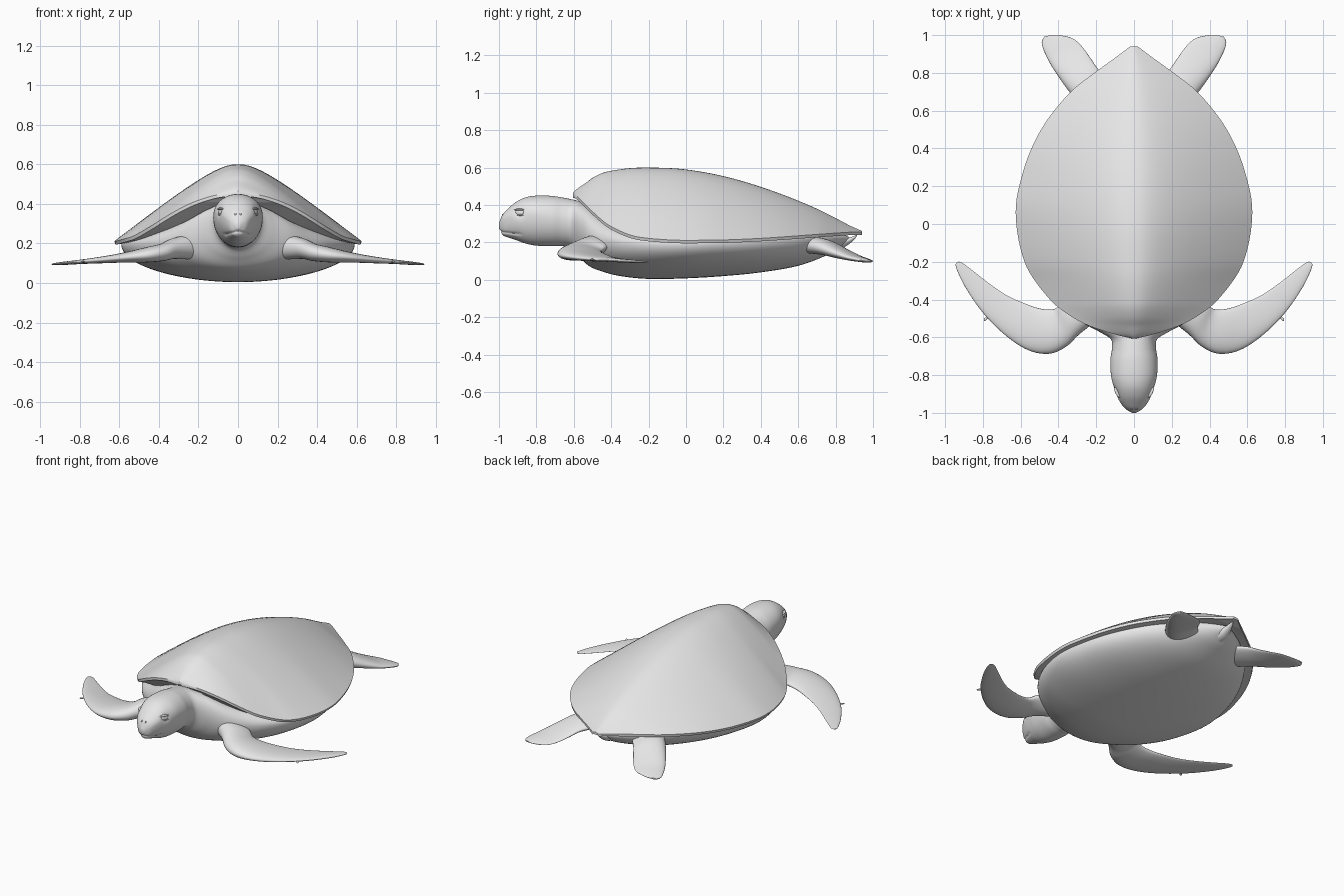
import bpy, bmesh, math
from mathutils import Vector

if "Cube" in bpy.data.objects:
    bpy.data.objects.remove(bpy.data.objects["Cube"])

GREY = (0.8, 0.8, 0.8, 1)
skin = bpy.data.materials.new("plain grey")
skin.use_nodes = True
skin.diffuse_color = GREY
skin.node_tree.nodes["Principled BSDF"].inputs["Base Color"].default_value = GREY


def smooth_stations(rows, steps):
    """Catmull-Rom interpolation through rows of section values."""
    out = []
    for i in range(len(rows) - 1):
        a, b, c, d = (rows[max(0, min(len(rows) - 1, i + k))] for k in (-1, 0, 1, 2))
        for s in range(steps):
            t = s / steps
            out.append([q + t * (r - p) / 2 + t * t * (p - 2.5 * q + 2 * r - d_ / 2)
                        + t ** 3 * (1.5 * (q - r) + (d_ - p) / 2)
                        for p, q, r, d_ in zip(a, b, c, d)])
    return out + [list(rows[-1])]


def finish(name, bm, angle, mirror=False):
    bmesh.ops.recalc_face_normals(bm, faces=bm.faces)
    mesh = bpy.data.meshes.new(name)
    bm.to_mesh(mesh)
    bm.free()
    mesh.materials.append(skin)
    obj = bpy.data.objects.new(name, mesh)
    bpy.context.collection.objects.link(obj)
    bpy.ops.object.select_all(action='DESELECT')
    obj.select_set(True)
    bpy.context.view_layer.objects.active = obj
    bpy.ops.object.shade_smooth_by_angle(angle=math.radians(angle))
    if mirror:
        obj.modifiers.new("other side", 'MIRROR')
    return obj


def loft(name, rings, angle=50, mirror=False):
    """Skin closed rings of points and cap both ends."""
    bm = bmesh.new()
    loops = [[bm.verts.new(p) for p in ring] for ring in rings]
    for a, b in zip(loops, loops[1:]):
        for i in range(len(a)):
            j = (i + 1) % len(a)
            bm.faces.new((a[i], a[j], b[j], b[i]))
    bm.faces.new(loops[0])
    bm.faces.new(loops[-1])
    return finish(name, bm, angle, mirror)


# Shell: ridged dome with a thin overhanging rim (y, half width, ridge z, rim z)
SHELL = [
    (-.605, .015, .465, .455), (-.59, .08, .48, .45), (-.57, .15, .495, .435),
    (-.54, .235, .515, .405), (-.5, .315, .545, .365), (-.45, .39, .57, .32),
    (-.4, .445, .583, .285), (-.3, .525, .597, .24), (-.2, .58, .6, .222),
    (-.05, .617, .595, .212), (.1, .625, .575, .212), (.25, .595, .542, .215),
    (.4, .543, .497, .222), (.55, .46, .443, .232), (.7, .335, .38, .243),
    (.8, .21, .33, .25), (.88, .1, .288, .255), (.94, .02, .262, .256)]


def shell_ring(y, w, top, rim):
    ring = []
    for i in range(-20, 21):
        u = abs(i) / 20
        fall = (math.hypot(u, .2) - .2) / (math.hypot(1, .2) - .2)
        h = 1 - fall + .03 * math.sin(math.pi * u)
        ring.append((w * i / 20, y, rim + (top - rim) * h))
    for u, drop in ((.99, .016), (.9, .01), (-.9, .01), (-.99, .016)):
        ring.append((w * u, y, rim - drop))
    return ring


loft("shell", [shell_ring(*s) for s in smooth_stations(SHELL, 4)], 40)

# Torso, neck and head in one skin (y, half width, widest z, top z, bottom z)
BODY = [
    (.87, .01, .22, .23, .21), (.82, .1, .22, .25, .17), (.75, .2, .22, .27, .13),
    (.6, .36, .215, .28, .075), (.4, .49, .205, .3, .04), (.2, .565, .2, .3, .02),
    (0, .59, .195, .3, .008), (-.2, .54, .195, .3, .005), (-.35, .455, .2, .32, .02),
    (-.45, .36, .21, .36, .045), (-.52, .275, .23, .4, .075), (-.57, .185, .27, .42, .125),
    (-.61, .123, .31, .43, .17), (-.66, .117, .32, .44, .18), (-.72, .125, .33, .449, .18),
    (-.8, .122, .345, .45, .183), (-.86, .108, .345, .44, .195), (-.91, .091, .34, .415, .213),
    (-.95, .069, .33, .382, .226), (-.98, .044, .31, .35, .24), (-1, .01, .29, .305, .275)]
EYE = Vector((.095, -.89, .36))


def body_ring(y, w, mid, top, bottom, sides=96):
    ring = []
    for i in range(sides):
        a = 2 * math.pi * i / sides
        c, s = math.cos(a), math.sin(a)
        ring.append(Vector((w * c, y, mid + s * (top - mid if s > 0 else mid - bottom))))
    return ring


def carve_face(p):
    """Press the mouth line and the eye sockets into the head."""
    if p.y < -.87:
        line = .262 - .25 * abs(p.x)
        groove = math.exp(-((p.z - line) / .006) ** 2) * min(1, (-.87 - p.y) / .03)
        p.x *= 1 - .07 * groove
        p.y += .006 * groove
    dist = (Vector((abs(p.x), p.y, p.z)) - EYE).length
    p.x *= 1 - .1 * math.exp(-(dist / .025) ** 2)
    return p


rings = [body_ring(*s) for s in smooth_stations(BODY, 7)]
loft("body_and_head", [[carve_face(p) for p in ring] for ring in rings])

# Tail: short, curling upwards
TAIL = [(.78, .06, .19, .225, .15), (.83, .04, .195, .22, .165),
        (.87, .025, .21, .225, .19), (.9, .013, .226, .235, .216), (.915, .003, .24, .243, .237)]
loft("tail", [body_ring(*s, sides=24) for s in smooth_stations(TAIL, 4)])


# Flippers: (front edge x, y, rear edge x, y, centre z, half thickness)
def flipper(name, rows):
    rings = []
    for ax, ay, bx, by, z, thick in smooth_stations(rows, 5):
        front, rear = Vector((ax, ay, z)), Vector((bx, by, z))
        ring = []
        for i in range(32):
            a = 2 * math.pi * i / 32
            c, s = math.cos(a), math.sin(a)
            p = (front + rear) / 2 + (front - rear) / 2 * c
            p.z += thick * s * (1 + .35 * c)
            ring.append(p)
        rings.append(ring)
    loft(name, rings, 60, True)


flipper("front_flippers", [
    (.18, -.5, .28, -.36, .185, .065), (.285, -.58, .385, -.425, .175, .05),
    (.36, -.65, .43, -.452, .155, .042), (.45, -.687, .5, -.447, .142, .036),
    (.56, -.668, .58, -.42, .13, .025), (.68, -.59, .67, -.38, .118, .017),
    (.8, -.47, .76, -.32, .108, .011), (.89, -.34, .85, -.25, .1, .008),
    (.935, -.25, .91, -.205, .096, .005), (.945, -.215, .935, -.2, .095, .002)])
flipper("rear_flippers", [
    (.26, .6, .12, .74, .19, .045), (.335, .69, .19, .82, .175, .04),
    (.4, .78, .235, .885, .145, .029), (.45, .86, .28, .945, .12, .018),
    (.482, .93, .33, .985, .106, .012), (.488, .965, .4, 1, .1, .008),
    (.475, .992, .44, 1, .1, .004)])


# Small face details and the claw on each front flipper
def blob(name, place, size, turn):
    bm = bmesh.new()
    bmesh.ops.create_uvsphere(bm, u_segments=20, v_segments=12, radius=1)
    obj = finish(name, bm, 60, True)
    # Bake the shape into the mesh so that the mirror stays on the centre plane
    for v in obj.data.vertices:
        p = Vector(v.co[k] * size[k] for k in range(3))
        p.rotate(turn)
        v.co = p + Vector(place)


eye_turn = Vector((.88, -.45, .12)).to_track_quat('X', 'Z')
blob("eyes", (.087, -.89, .36), (.01, .026, .015), eye_turn)
blob("upper_eyelids", (.088, -.892, .375), (.011, .03, .006), eye_turn)
blob("lower_eyelids", (.088, -.888, .346), (.009, .026, .005), eye_turn)
blob("nostrils", (.013, -.979, .347), (.005, .005, .006), eye_turn)
blob("claws", (.785, -.502, .108), (.014, .007, .005), Vector((.6, -.8, 0)).to_track_quat('X', 'Z'))
